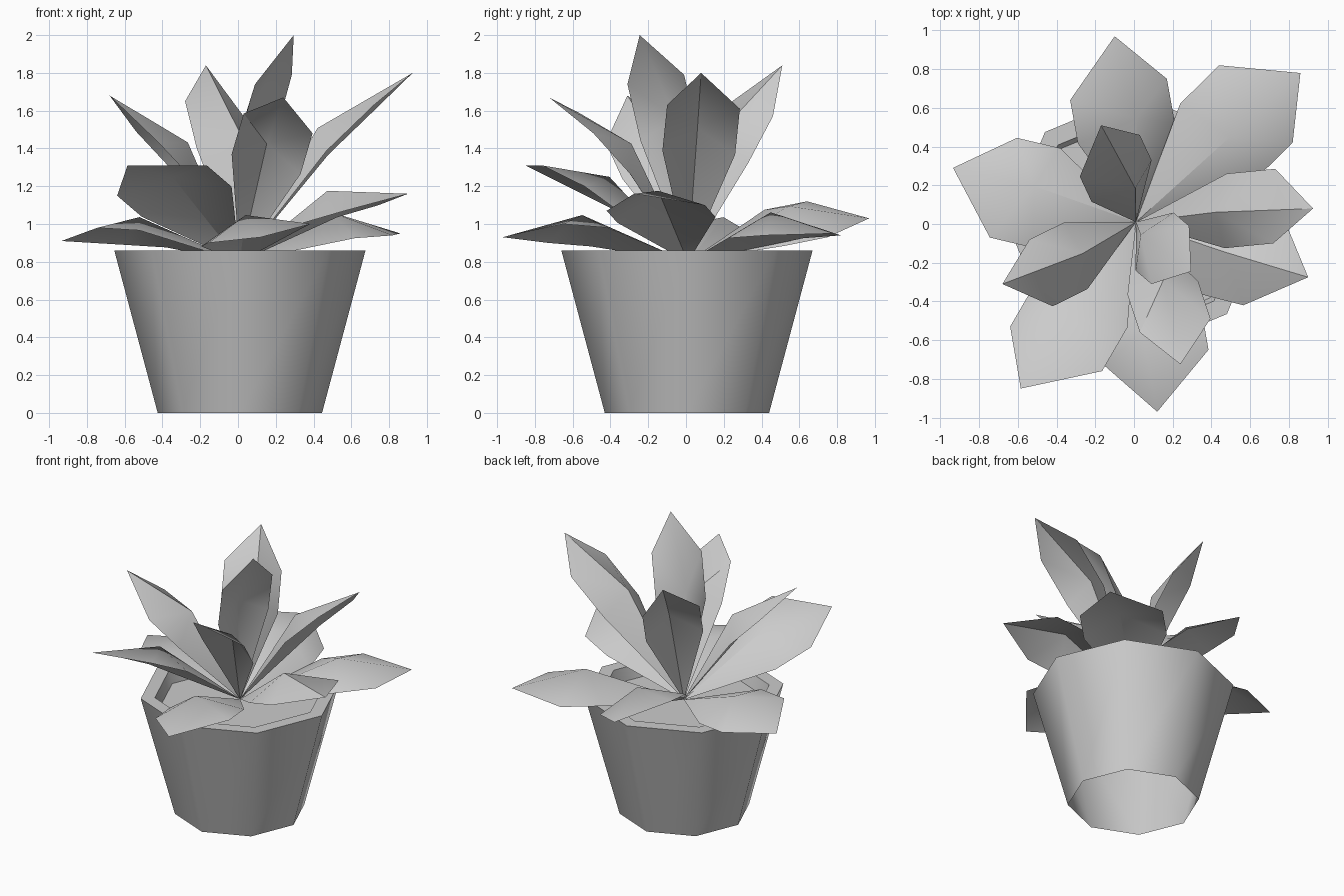
import bpy, bmesh, math
from mathutils import Vector

old = bpy.data.objects.get("Cube")
if old:
    bpy.data.objects.remove(old, do_unlink=True)

# Single flat grey
grey = bpy.data.materials.new("plain_grey")
grey.use_nodes = True
colour = (0.6, 0.6, 0.6, 1)
grey.diffuse_color = colour
grey.node_tree.nodes["Principled BSDF"].inputs["Base Color"].default_value = colour


def finish(name, bm, angle):
    """Turn a bmesh into a named object, smooth below the given angle."""
    mesh = bpy.data.meshes.new(name)
    bm.to_mesh(mesh)
    bm.free()
    mesh.materials.append(grey)
    obj = bpy.data.objects.new(name, mesh)
    bpy.context.collection.objects.link(obj)
    bpy.ops.object.select_all(action='DESELECT')
    obj.select_set(True)
    bpy.context.view_layer.objects.active = obj
    bpy.ops.object.shade_smooth_by_angle(angle=math.radians(angle))


# Pot: eight-sided shell, open below, over the rim and down to the soil
SIDES = 8
CENTRE = Vector((0.01, 0.005, 0))
profile = [(0.435, 0), (0.665, 0.86), (0.57, 0.86), (0.545, 0.77)]
bm = bmesh.new()
rings = []
for radius, height in profile:
    ring = []
    for i in range(SIDES):
        a = math.tau * i / SIDES
        ring.append(bm.verts.new(CENTRE + Vector((radius * math.cos(a), radius * math.sin(a), height))))
    rings.append(ring)
for low, high in zip(rings, rings[1:]):
    for i in range(SIDES):
        j = (i + 1) % SIDES
        bm.faces.new((low[i], low[j], high[j], high[i]))
bm.faces.new(rings[-1])
finish("pot_with_soil", bm, 50)


# Leaf: arched blade with a raised ridge, two shoulders on each side and a point
ROOT = Vector((0.01, 0.01, 0.8))
RIDGE = 0.175


def leaf(name, tip, left, right):
    tip, left, right = Vector(tip), Vector(left), Vector(right)
    axis = tip - ROOT
    half = (right - left) / 2
    middle = (left + right) / 2 - ROOT
    normal = half.cross(axis).normalized()
    turn = 1 if normal.z > 0 else -1
    normal *= turn
    bm = bmesh.new()
    root, end = bm.verts.new(ROOT), bm.verts.new(tip)
    ridge = bm.verts.new(ROOT + axis * 0.59 + normal * RIDGE)
    for side, shoulder in ((1, right), (-1, left)):
        lower = bm.verts.new(ROOT + middle * 0.68 + half * side + normal * 0.03)
        upper = bm.verts.new(shoulder)
        for face in ((root, lower, ridge), (lower, upper, ridge), (upper, end, ridge)):
            bm.faces.new(face[::side * turn])
    finish(name, bm, 30)


# Name, tip, and the upper shoulder on either side
leaves = [
    ("low_back_leaf", (-.10, .97, 1.03), (-.33, .64, 1.12), (.17, .75, .93)),
    ("low_back_left_leaf", (.86, .78, .95), (.44, .82, .94), (.82, .42, .94)),
    ("low_right_leaf", (-.935, .29, .91), (-.605, .445, .89), (-.745, -.07, .98)),
    ("low_front_leaf", (.12, -.97, .93), (-.155, -.73, .9), (.385, -.65, 1)),
    ("low_left_leaf", (.9, -.275, 1.16), (.745, .1, 1.1), (.565, -.42, 1.07)),
    ("middle_front_right_leaf", (-.585, -.85, 1.31), (-.64, -.53, 1.15), (-.165, -.76, 1.31)),
    ("tall_left_leaf", (.925, .08, 1.8), (.73, .285, 1.61), (.72, -.1, 1.63)),
    ("tall_front_leaf", (.24, -.725, 1.67), (.03, -.56, 1.585), (.395, -.49, 1.48)),
    ("tall_right_leaf", (-.68, -.31, 1.68), (-.54, -.08, 1.49), (-.42, -.425, 1.43)),
    ("tall_back_leaf", (-.17, .51, 1.84), (-.28, .245, 1.65), (.03, .46, 1.57)),
    ("tallest_leaf", (.295, -.245, 2), (.09, -.31, 1.74), (.285, -.01, 1.79)),
]
for name, tip, left, right in leaves:
    leaf(name, tip, left, right)
